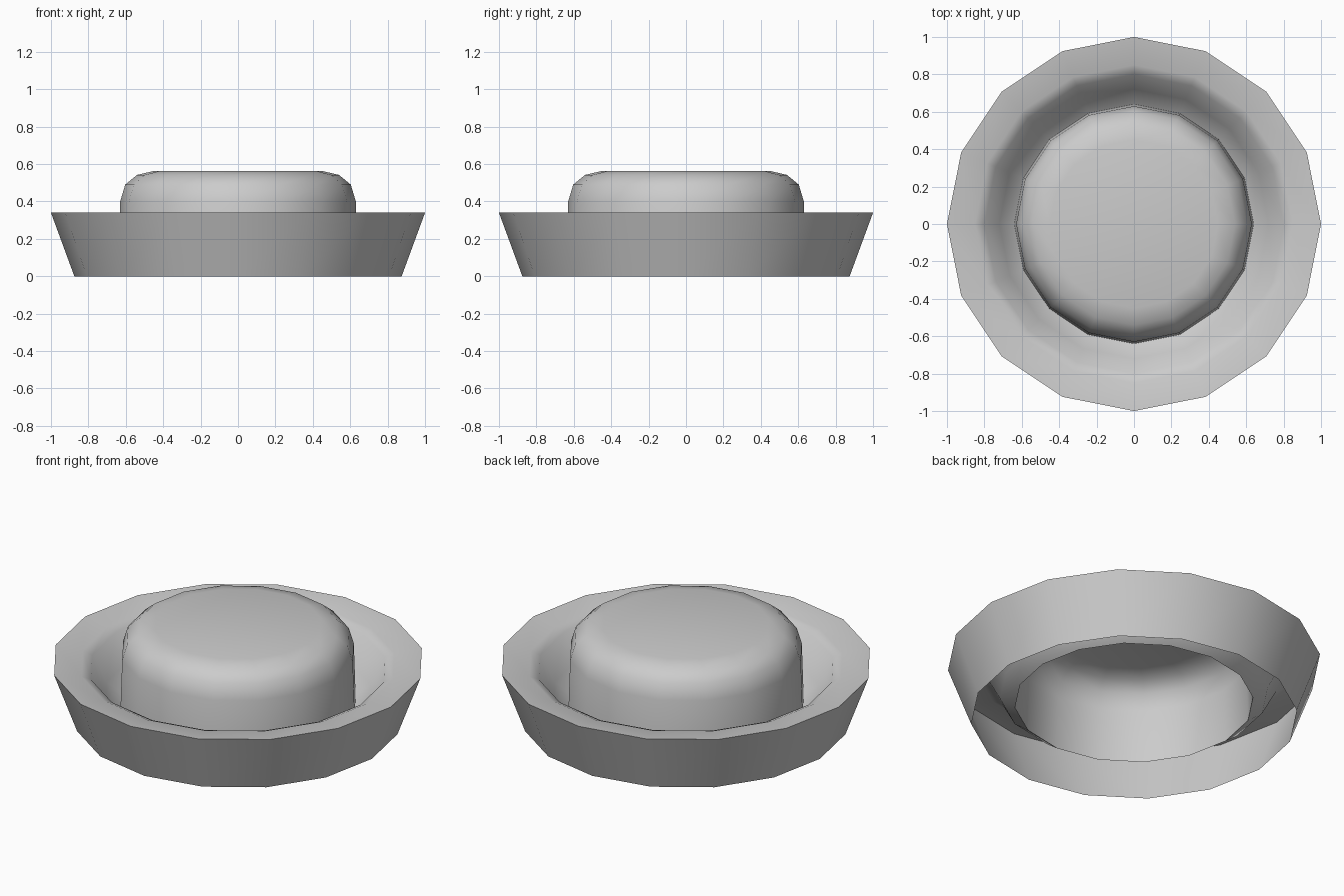
import bpy, bmesh
from math import cos, sin, tau, radians

if "Cube" in bpy.data.objects:
    bpy.data.objects.remove(bpy.data.objects["Cube"])

SIDES = 16

def lathe(name, profile, cap=False):
    """Revolve (radius, z) points around z, with an optional flat cap on the last ring."""
    bm = bmesh.new()
    rings = [[bm.verts.new((r * cos(tau * i / SIDES), r * sin(tau * i / SIDES), z))
              for i in range(SIDES)] for r, z in profile]
    for a, b in zip(rings, rings[1:]):
        for i in range(SIDES):
            j = (i + 1) % SIDES
            bm.faces.new((a[i], a[j], b[j], b[i]))
    if cap:
        bm.faces.new(rings[-1])
    mesh = bpy.data.meshes.new(name)
    bm.to_mesh(mesh)
    bm.free()
    ob = bpy.data.objects.new(name, mesh)
    bpy.context.collection.objects.link(ob)
    bpy.ops.object.select_all(action='DESELECT')
    ob.select_set(True)
    bpy.context.view_layer.objects.active = ob
    bpy.ops.object.shade_smooth_by_angle(angle=radians(60))
    return ob

# Turned-up brim: flared outer wall, rim, then a curved slope down to the crown
lathe("brim", [(0.875, 0), (1.0, 0.34), (0.85, 0.322), (0.80, 0.30),
               (0.72, 0.15), (0.64, 0.09)])

# Crown: near-vertical wall, rounded shoulder, flat top, open below
lathe("crown", [(0.64, 0.09), (0.63, 0.40), (0.603, 0.49),
                (0.54, 0.542), (0.45, 0.563)], cap=True)
